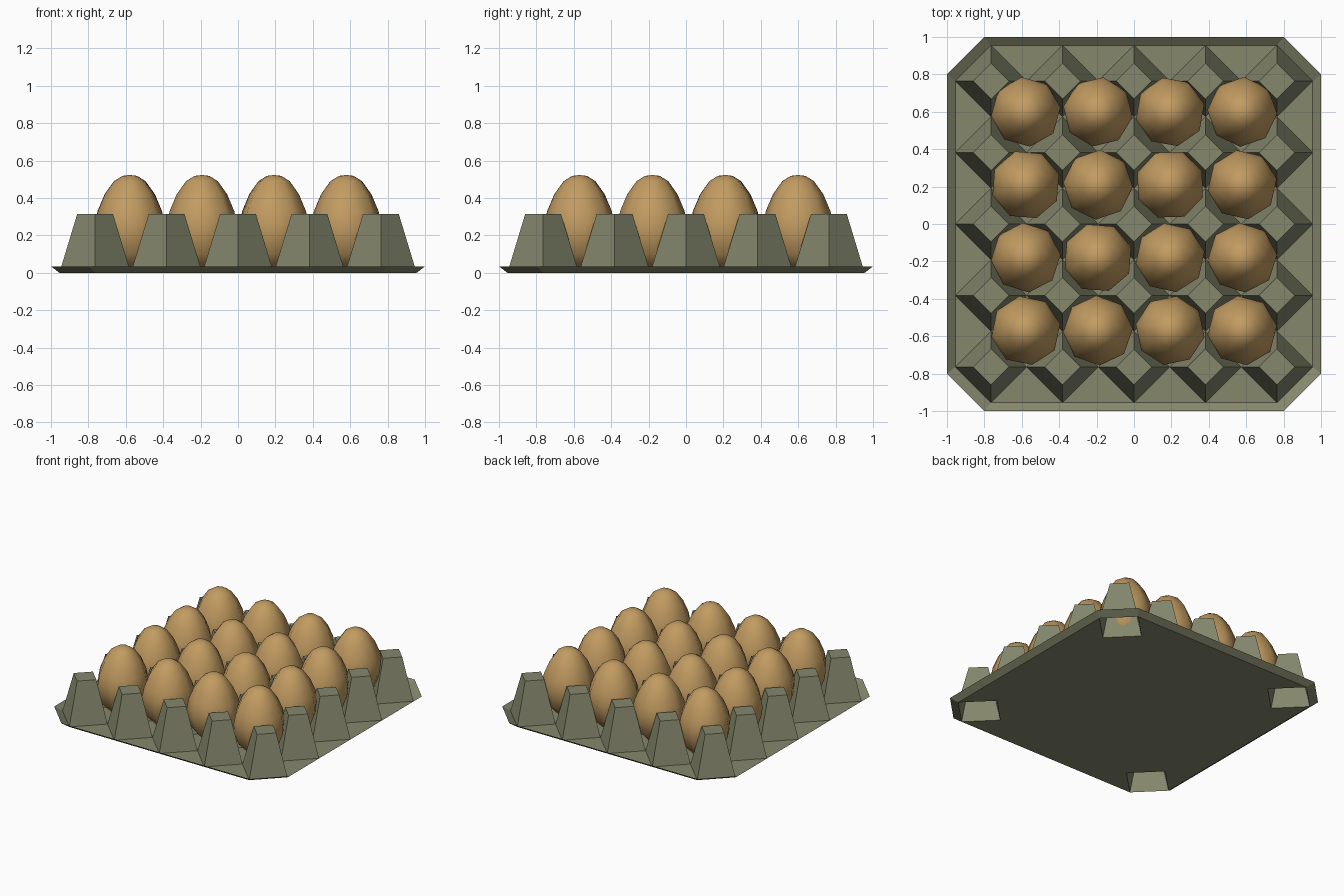
import bpy, bmesh, math, random
from mathutils import Matrix

if "Cube" in bpy.data.objects:
    bpy.data.objects.remove(bpy.data.objects["Cube"])

random.seed(4)


def material(name, rgb):
    m = bpy.data.materials.new(name)
    m.diffuse_color = (*rgb, 1)
    m.use_nodes = True
    m.node_tree.nodes["Principled BSDF"].inputs["Base Color"].default_value = m.diffuse_color
    return m


def make_object(name, bm, mat, smooth=False):
    me = bpy.data.meshes.new(name)
    for f in bm.faces:
        f.smooth = smooth
    bm.to_mesh(me)
    bm.free()
    me.materials.append(mat)
    ob = bpy.data.objects.new(name, me)
    bpy.context.collection.objects.link(ob)
    return ob


PULP = material("grey_green_pulp", (0.235, 0.245, 0.152))
SHELL = material("brown_eggshell", (0.54, 0.33, 0.12))

PITCH = 0.382      # spacing of the posts and eggs
HALF = PITCH / 2
EDGE = 2 * PITCH   # position of the outermost posts
OUT = EDGE + HALF  # edge of the floor


def ring4(points):
    """Repeat the points of one corner around all four corners."""
    out = []
    for k in range(4):
        c, s = (1, 0, -1, 0)[k], (0, 1, 0, -1)[k]
        out += [(x * c - y * s, x * s + y * c) for x, y in points]
    return out


# Tray floor, notched where the hollow corner posts open, with flared rim
bm = bmesh.new()
floor = [bm.verts.new((x, y, 0)) for x, y in ring4(
    [(OUT, EDGE), (EDGE, EDGE - HALF), (EDGE - HALF, EDGE), (EDGE, OUT)])]
bm.faces.new(floor)
inner = [v for i, v in enumerate(floor) if i % 4 in (0, 3)]
outer = [bm.verts.new((x, y, 0.035)) for x, y in ring4([(1, 0.8), (0.8, 1)])]
for i in range(8):
    j = (i + 1) % 8
    bm.faces.new((inner[j], inner[i], outer[i], outer[j]))
make_object("tray_floor", bm, PULP)

# Diamond-shaped tapered posts, open underneath
bm = bmesh.new()
for i in range(-2, 3):
    for j in range(-2, 3):
        levels = []
        for r, z in ((HALF, 0), (HALF / 2, 0.315)):
            levels.append([bm.verts.new((i * PITCH + r * math.cos(a * math.pi / 2),
                                         j * PITCH + r * math.sin(a * math.pi / 2), z))
                           for a in range(4)])
        low, top = levels
        for a in range(4):
            b = (a + 1) % 4
            bm.faces.new((low[a], low[b], top[b], top[a]))
        bm.faces.new(top)
make_object("tray_posts", bm, PULP)

# Eggs: an eight-sided turned profile, each with its own spin
PROFILE = [(0.09, 0.035), (0.15, 0.10), (0.182, 0.19), (0.187, 0.26),
           (0.173, 0.33), (0.135, 0.42), (0.085, 0.49), (0.04, 0.518)]
SIDES = 8


def egg(name, x, y, spin):
    bm = bmesh.new()
    rings = [[bm.verts.new((r * math.cos(2 * math.pi * k / SIDES),
                            r * math.sin(2 * math.pi * k / SIDES), z))
              for k in range(SIDES)] for r, z in PROFILE]
    base, tip = bm.verts.new((0, 0, 0.015)), bm.verts.new((0, 0, 0.523))
    for k in range(SIDES):
        n = (k + 1) % SIDES
        for a, b in zip(rings, rings[1:]):
            bm.faces.new((a[k], a[n], b[n], b[k]))
        bm.faces.new((base, rings[0][n], rings[0][k]))
        bm.faces.new((tip, rings[-1][k], rings[-1][n]))
    bm.transform(Matrix.Translation((x, y, 0)) @ Matrix.Rotation(spin, 4, 'Z'))
    make_object(name, bm, SHELL, smooth=True)


for i in range(4):
    for j in range(4):
        egg(f"egg_{i + 1}_{j + 1}", (i - 1.5) * PITCH * 1.01,
            (j - 1.5) * PITCH * 1.02 + 0.015, random.uniform(0, math.pi / 4))
